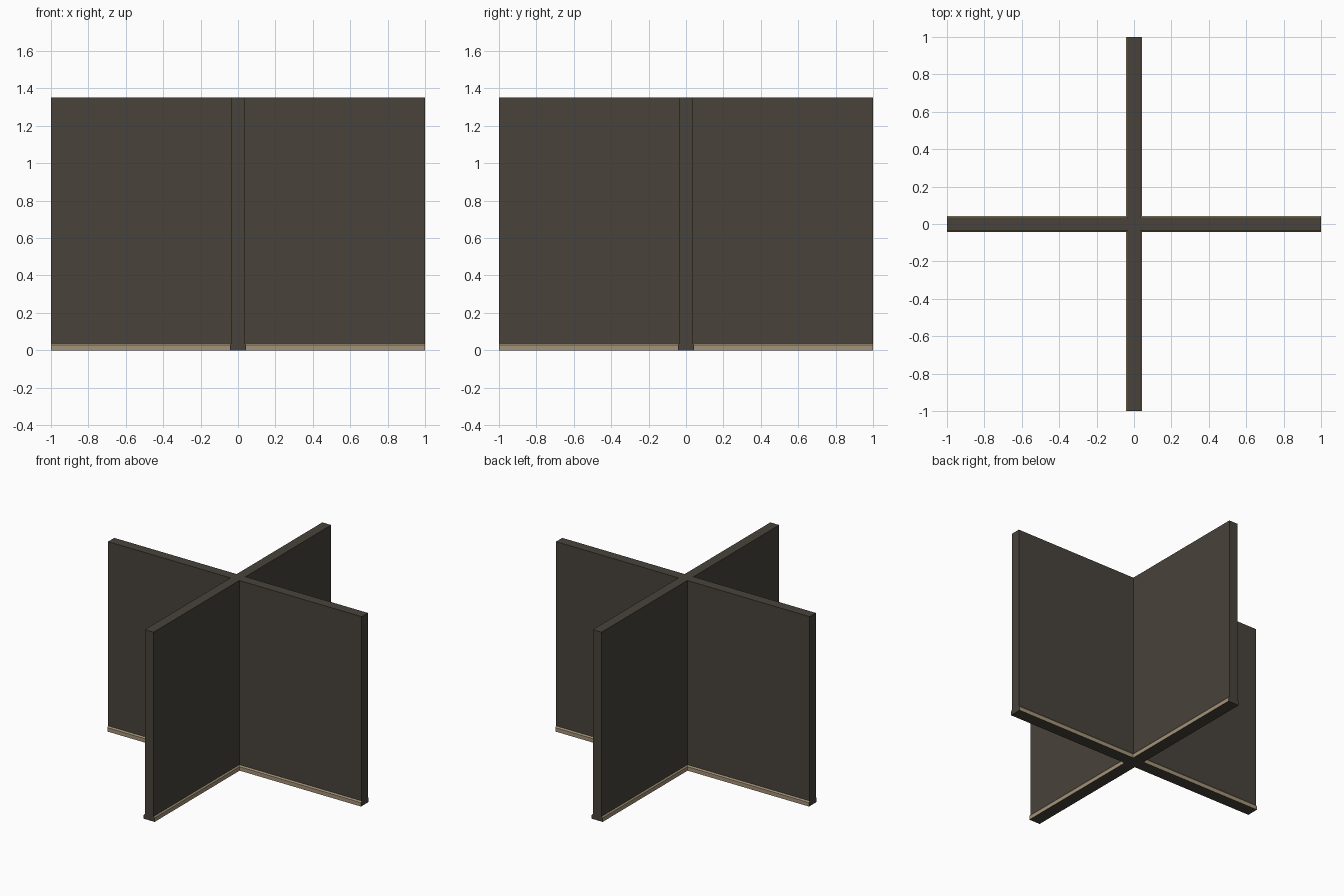
import bpy, bmesh, math
from mathutils import Matrix

if "Cube" in bpy.data.objects:
    bpy.data.objects.remove(bpy.data.objects["Cube"])

def material(name, col):
    m = bpy.data.materials.new(name)
    m.diffuse_color = (*col, 1)
    m.use_nodes = True
    m.node_tree.nodes["Principled BSDF"].inputs["Base Color"].default_value = m.diffuse_color
    return m

charcoal = material("charcoal panel", (0.065, 0.055, 0.043))
tan = material("tan skirting", (0.37, 0.29, 0.19))

T, S, H = 0.035, 0.043, 1.35   # panel half thickness, skirting half width, height

def prism(name, outline, z0, z1):
    bm = bmesh.new()
    face = bm.faces.new([bm.verts.new((x, y, z0)) for x, y in outline])
    top = bmesh.ops.extrude_face_region(bm, geom=[face])["geom"]
    for v in top:
        if isinstance(v, bmesh.types.BMVert):
            v.co.z = z1
    bmesh.ops.recalc_face_normals(bm, faces=bm.faces)
    me = bpy.data.meshes.new(name)
    bm.to_mesh(me)
    bm.free()
    ob = bpy.data.objects.new(name, me)
    bpy.context.collection.objects.link(ob)
    me.materials.append(charcoal)
    me.materials.append(tan)
    return ob

def cross(half):
    pts = []
    for k in range(4):
        c, s = round(math.cos(k * math.pi / 2)), round(math.sin(k * math.pi / 2))
        for x, y in ((half, -half), (1, -half), (1, half)):
            pts.append((c * x - s * y, s * x + c * y))
    return pts

# Crossed wall panels
prism("wall_panels", cross(T), 0.025, H)

# Skirting with a chamfered top edge; end caps and underside stay charcoal
skirt = prism("skirting", cross(S), 0, 0.028)
bm = bmesh.new()
bm.from_mesh(skirt.data)
def end_on(v):
    return abs(v) > 0.99
top = next(f for f in bm.faces if f.normal.z > 0.9)
new = bmesh.ops.extrude_face_region(bm, geom=[top])["geom"]
bmesh.ops.delete(bm, geom=[top], context='FACES_ONLY')
for v in new:
    if isinstance(v, bmesh.types.BMVert):
        v.co.z = 0.037
        for i in (0, 1):
            if not end_on(v.co[i]):
                v.co[i] = math.copysign(T, v.co[i])
bmesh.ops.recalc_face_normals(bm, faces=bm.faces)
for f in bm.faces:
    c = f.calc_center_median()
    cap = end_on(c.x) or end_on(c.y)
    f.material_index = 0 if cap or abs(f.normal.z) > 0.95 else 1
bm.to_mesh(skirt.data)
bm.free()
